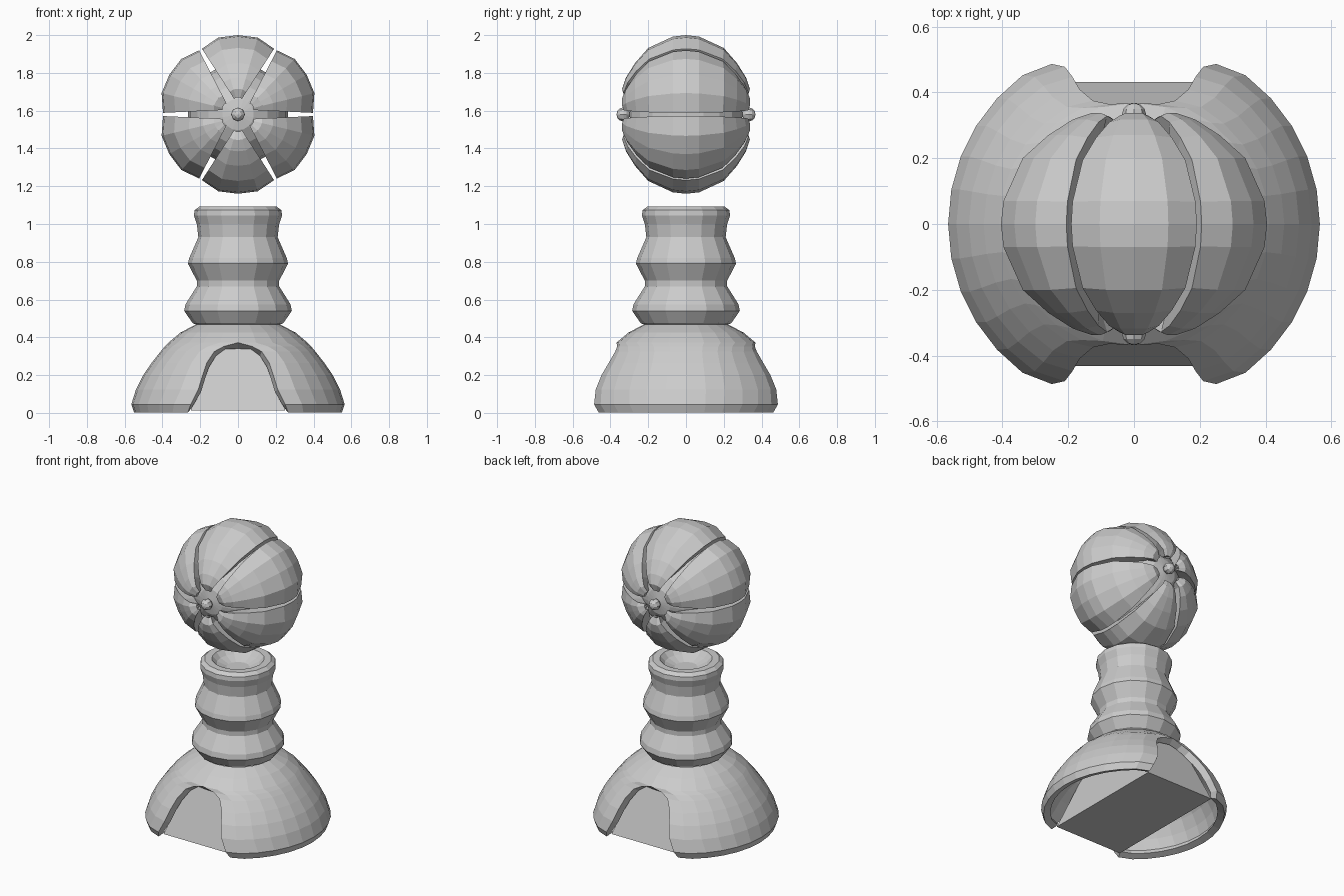
import bpy, bmesh
from math import sin, cos, pi, asin, acos, radians
from mathutils import Vector, Matrix

if "Cube" in bpy.data.objects:
    bpy.data.objects.remove(bpy.data.objects["Cube"])

CZ = 1.58  # ball centre height


def finish(name, bm, ref=None, thick=0):
    """Turn a bmesh into an object; orient faces away from ref; optional wall thickness."""
    bmesh.ops.remove_doubles(bm, verts=bm.verts, dist=0.0005)
    bm.normal_update()
    if ref is None:
        bmesh.ops.recalc_face_normals(bm, faces=bm.faces)
    else:
        for f in bm.faces:
            if f.normal.dot(f.calc_center_median() - Vector(ref)) < 0:
                f.normal_flip()
    me = bpy.data.meshes.new(name)
    bm.to_mesh(me)
    bm.free()
    ob = bpy.data.objects.new(name, me)
    bpy.context.collection.objects.link(ob)
    if thick:
        m = ob.modifiers.new("wall", 'SOLIDIFY')
        m.thickness, m.offset = thick, -1
    return ob


def grid(bm, rows, closed=False):
    """Skin rows of points with quads."""
    vs = [[bm.verts.new(p) for p in row] for row in rows]
    for a, b in zip(vs, vs[1:]):
        n = len(a)
        for i in range(n if closed else n - 1):
            j = (i + 1) % n
            bm.faces.new((a[i], a[j], b[j], b[i]))
    return vs


# Domed base: two mirrored halves leaving an arch at front and back
# each row: dome radius, height, arch half width
dome = [(.55, .003, .265), (.565, .045, .25), (.54, .125, .21), (.502, .2, .187),
        (.457, .265, .165), (.41, .325, .125), (.387, .352, .075), (.368, .372, 0),
        (.305, .425, 0), (.225, .467, 0)]
bm = bmesh.new()
for side in (1, -1):
    rows = []
    for r, z, w in dome:
        a = acos(w / r)
        row = []
        for i in range(13):
            t = -a + 2 * a * i / 12
            s = .96 if i in (0, 12) and w else 1  # rolled lip along the arch
            row.append((side * r * cos(t), r * s * sin(t), z))
        rows.append(row)
    grid(bm, rows)
finish("base_dome", bm, (0, 0, 0.02), 0.045)

# Tapered block inside the base, seen through the arches
bm = bmesh.new()
vs = grid(bm, [[(sx * x, sy * y, z) for sx, sy in ((-1, -1), (1, -1), (1, 1), (-1, 1))]
               for x, y, z in ((.25, .432, .012), (.14, .31, .36))], True)
for ring in vs:
    bm.faces.new(ring)
finish("base_core", bm)

# Turned neck with a cup on top
neck = [(.2, .46), (.24, .475), (.285, .54), (.278, .575), (.218, .67), (.218, .7), (.265, .79),
        (.258, .82), (.21, .93), (.218, 1.0), (.233, 1.045), (.23, 1.073), (.205, 1.092),
        (.16, 1.092), (.13, 1.06), (.07, 1.035)]
bm = bmesh.new()
N = 16
vs = grid(bm, [[(r * cos(2 * pi * i / N), r * sin(2 * pi * i / N), z) for i in range(N)]
               for r, z in neck], True)
bm.faces.new(vs[0])
bm.faces.new(vs[-1])
finish("neck", bm)

# Ball made of six thick bulging wedges around the y axis, gaps widest at the poles
half = [(.07, .412), (.2, .352), (.27, .272), (.318, .195), (.338, .135), (.325, .09)]
prof = [(-y, r) for y, r in reversed(half)] + [(0, .42)] + half
for k in range(6):
    bm = bmesh.new()
    rows = []
    mid = radians(30 + 60 * k)
    for y, r in prof:
        a = radians(30) - asin((.009 + .02 * (1 - r / .42)) / r)
        row = []
        for i in range(-2, 3):
            t = mid + a * i / 2
            s = .945 if abs(i) == 2 else 1  # edges roll down into the gap
            row.append((r * s * cos(t), y * (1 + s) / 2, CZ + r * s * sin(t)))
        rows.append(row)
    grid(bm, rows)
    finish(f"ball_wedge_{k + 1}", bm, (0, 0, CZ), 0.08)


# Inner core of the ball and the knobs at both ends
def ellipsoid(name, y, size, u, v):
    bm = bmesh.new()
    bmesh.ops.create_uvsphere(bm, u_segments=u, v_segments=v, radius=1)
    mat = (Matrix.Translation((0, y, CZ)) @ Matrix.Diagonal((*size, 1))
           @ Matrix.Rotation(pi / 2, 4, 'X'))
    bmesh.ops.transform(bm, matrix=mat, verts=bm.verts)
    finish(name, bm)


ellipsoid("ball_core", 0, (.27, .30, .27), 18, 10)
for s, n in ((-1, "front"), (1, "back")):
    ellipsoid(f"{n}_knob", s * .332, (.037, .036, .037), 8, 6)
